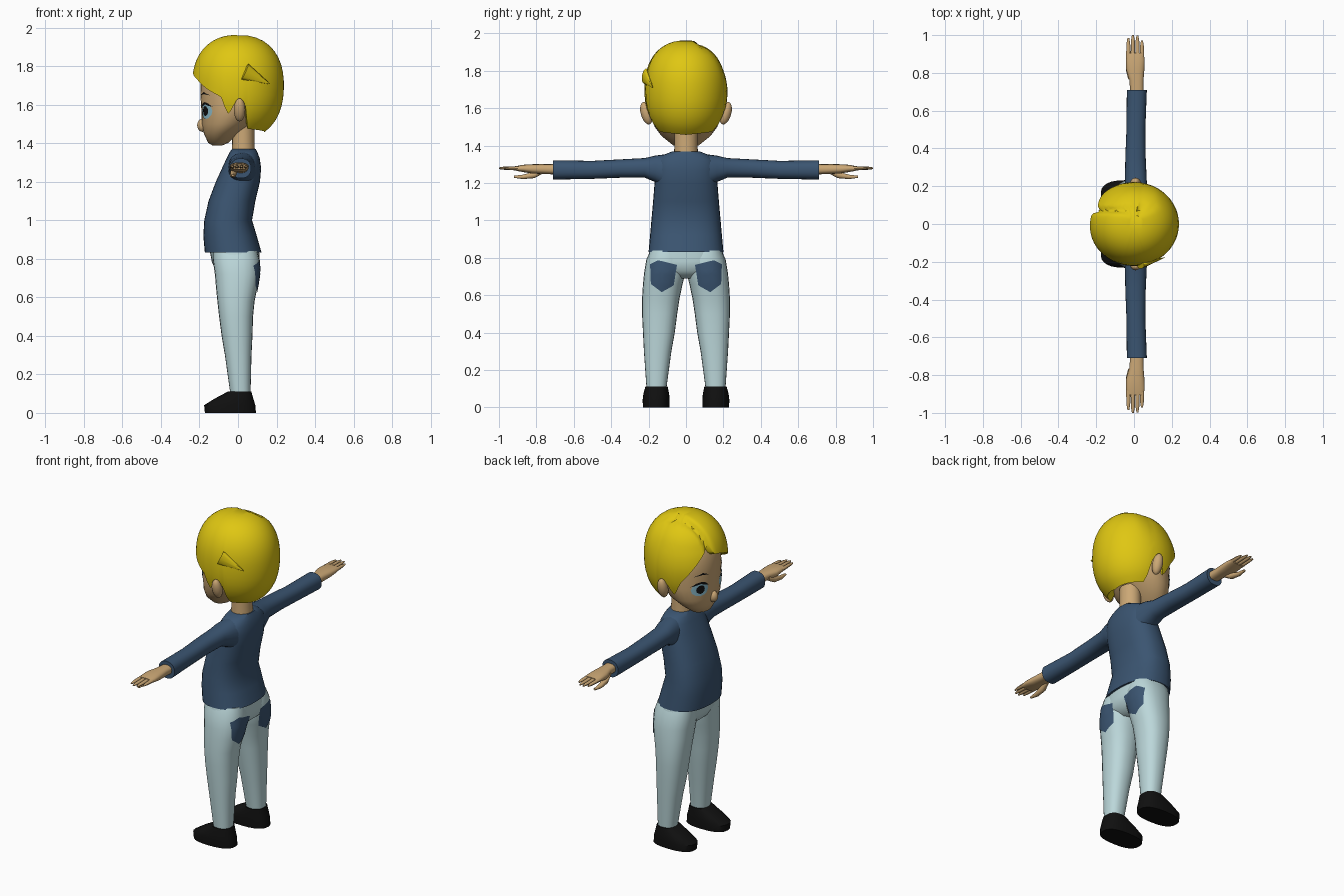
import bpy, bmesh, math
from mathutils import Vector
from mathutils.bvhtree import BVHTree

if "Cube" in bpy.data.objects:
    bpy.data.objects.remove(bpy.data.objects["Cube"])


def material(name, rgb):
    m = bpy.data.materials.new(name)
    m.diffuse_color = (*rgb, 1)
    m.use_nodes = True
    m.node_tree.nodes["Principled BSDF"].inputs["Base Color"].default_value = m.diffuse_color
    return m


HAIR = material("blond yellow", (0.74, 0.57, 0.006))
SKIN = material("skin tan", (0.60, 0.39, 0.18))
NAVY = material("navy blue", (0.043, 0.09, 0.165))
PALE = material("pale denim", (0.50, 0.68, 0.70))
BLACK = material("black", (0.005, 0.005, 0.005))
EYE = material("eye blue", (0.27, 0.52, 0.62))


def finish(name, bm, mat, recalc=True):
    if recalc:
        bmesh.ops.recalc_face_normals(bm, faces=bm.faces)
    me = bpy.data.meshes.new(name)
    bm.to_mesh(me)
    bm.free()
    me.materials.append(mat)
    ob = bpy.data.objects.new(name, me)
    bpy.context.collection.objects.link(ob)
    return ob


def spow(v, p):
    return math.copysign(abs(v) ** (2 / p), v)


def bridge(bm, rings):
    n = len(rings[0])
    for r0, r1 in zip(rings, rings[1:]):
        for i in range(n):
            j = (i + 1) % n
            bm.faces.new((r0[i], r0[j], r1[j], r1[i]))


def loft(name, sections, mat, axis="Z", side=1, p=2.0, n=24):
    """Closed skin through oval sections (position, a0, a1, b0, b1).
    axis Z: a = x, b = y.  axis Y: a = x, b = z.  side mirrors in y."""
    bm = bmesh.new()
    rings = []
    for pos, a0, a1, b0, b1 in sections:
        ring = []
        for i in range(n):
            t = 2 * math.pi * i / n
            a = (a0 + a1) / 2 + (a1 - a0) / 2 * spow(math.cos(t), p)
            b = (b0 + b1) / 2 + (b1 - b0) / 2 * spow(math.sin(t), p)
            co = (a, b * side, pos) if axis == "Z" else (a, pos * side, b)
            ring.append(bm.verts.new(co))
        rings.append(ring)
    bridge(bm, rings)
    bm.faces.new(rings[0])
    bm.faces.new(rings[-1])
    return finish(name, bm, mat)


def ball(name, loc, radii, mat, tilt=0.0):
    bm = bmesh.new()
    bmesh.ops.create_uvsphere(bm, u_segments=16, v_segments=10, radius=1)
    ob = finish(name, bm, mat)
    ob.location, ob.scale, ob.rotation_euler = loc, radii, (tilt, 0, 0)
    return ob


def decal(name, outline, targets, direction, mat, lift):
    """Thin plate with a (y, z) outline, laid on the targets along x."""
    trees = [BVHTree.FromPolygons([v.co for v in o.data.vertices],
                                  [f.vertices[:] for f in o.data.polygons]) for o in targets]
    pts = []
    for a, b in zip(outline, outline[1:] + outline[:1]):
        pts += [Vector(a).lerp(Vector(b), k / 4) for k in range(4)]
    c = sum(pts, Vector((0, 0))) / len(pts)

    def drop(q):
        hits = [t.ray_cast(Vector((direction, q.x, q.y)), Vector((-direction, 0, 0)))[0] for t in trees]
        xs = [h.x * direction for h in hits if h]
        return ((max(xs) if xs else 0.1) + lift) * direction, q.x, q.y

    bm = bmesh.new()
    rings = [[bm.verts.new(drop(c.lerp(q, k / 5))) for q in pts] for k in range(1, 6)]
    bridge(bm, rings)
    bm.faces.new(rings[0])
    bm.normal_update()
    bmesh.ops.reverse_faces(bm, faces=[f for f in bm.faces if f.normal.x * direction < 0])
    return finish(name, bm, mat, recalc=False)


def oval(cy, cz, ry, rz, n=12):
    return [(cy + ry * math.cos(2 * math.pi * i / n), cz + rz * math.sin(2 * math.pi * i / n)) for i in range(n)]


# Head, neck and nose (face looks towards -x)
head = loft("head", [
    (1.387, -.13, -.085, -.03, .03), (1.402, -.155, -.05, -.07, .07),
    (1.45, -.177, .0, -.13, .13), (1.5, -.188, .07, -.168, .168),
    (1.57, -.19, .13, -.186, .186), (1.66, -.196, .16, -.19, .19),
    (1.76, -.192, .16, -.182, .182), (1.84, -.155, .13, -.14, .14),
    (1.89, -.09, .07, -.07, .07)], SKIN, n=32)
loft("neck", [(1.33, -.035, .09, -.065, .065), (1.40, -.03, .085, -.062, .062),
              (1.50, -.03, .085, -.062, .062)], SKIN)
ball("nose", (-.184, 0, 1.493), (.028, .026, .034), SKIN)

# Hair cap: hairline height by angle from the front, positive towards -y
HAIRLINE = [(-180, 1.457), (-106, 1.475), (-99, 1.61), (-87, 1.62), (-81, 1.57), (-75, 1.53),
            (-65, 1.62), (-45, 1.72), (-28, 1.80), (-20, 1.835), (-14, 1.78), (0, 1.77), (25, 1.735),
            (48, 1.68), (68, 1.64), (75, 1.55), (81, 1.57), (87, 1.62), (99, 1.61),
            (106, 1.475), (180, 1.457)]


def hairline(deg):
    for (a, za), (b, zb) in zip(HAIRLINE, HAIRLINE[1:]):
        if a <= deg <= b:
            return za + (zb - za) * (deg - a) / (b - a)


bm = bmesh.new()
N, M, P, MID = 90, 16, 2.3, 1.70
rings = []
for k in range(1, M + 2):
    ring = []
    for i in range(N):
        deg = -180 + 360 * i / N
        th = math.radians(deg)
        dz = hairline(deg) - MID
        end = math.acos(dz / (.262 if dz > 0 else .28))
        c = math.cos(end * min(k, M) / M)
        r = (1 - abs(c) ** P) ** (1 / P)
        v = Vector((-.238 * r * math.cos(th), -.222 * r * math.sin(th), c * (.262 if c > 0 else .28)))
        # lower lobe beyond the parting, with a groove along it
        if v.z > 0 and v.x < .12:
            fade = min(1, v.z / .12) * min(1, (.12 - v.x) / .08)
            groove = .10 * math.exp(-((v.y - .08) / .018) ** 2)
            lobe = .05 if v.y > .08 else 0
            v *= 1 - fade * max(groove, lobe)
        if k > M:
            v *= .72          # tucked-in hem
        ring.append(bm.verts.new(v + Vector((0, 0, MID))))
    rings.append(ring)
bridge(bm, rings)
bm.faces.new(rings[0])
finish("hair", bm, HAIR)

# Loose lock on the side of the hair
bm = bmesh.new()
bmesh.ops.create_cone(bm, cap_ends=True, segments=8, radius1=.045, radius2=.002, depth=.15)
lock = finish("hair_lock", bm, HAIR)
lock.location, lock.scale = (.10, -.198, 1.74), (1, .4, 1)
lock.rotation_euler = (0, math.radians(115), math.radians(18))

# Sweater body
loft("sweater_body", [
    (.832, -.172, .122, -.2, .2), (.92, -.18, .097, -.192, .192), (1.0, -.175, .073, -.185, .185),
    (1.1, -.153, .09, -.176, .176), (1.2, -.115, .114, -.168, .168), (1.27, -.083, .12, -.165, .165),
    (1.32, -.06, .113, -.155, .155), (1.35, -.045, .102, -.12, .12), (1.369, -.032, .092, -.072, .072)],
    NAVY, p=2.4, n=32)

# Trousers, hips
hips = loft("hips", [
    (.86, -.15, .108, -.19, .19), (.78, -.135, .114, -.208, .208), (.73, -.11, .108, -.17, .17),
    (.69, -.05, .06, -.05, .05)], PALE, p=2.4, n=32)

for s, tag in ((1, "left"), (-1, "right")):
    # Legs and shoes
    leg = loft("leg_" + tag, [
        (.10, -.04, .065, .105, .211), (.3, -.068, .07, .078, .225), (.4, -.085, .075, .06, .23),
        (.5, -.098, .078, .047, .235), (.58, -.107, .086, .035, .235), (.66, -.115, .103, .018, .23),
        (.72, -.12, .112, .003, .224), (.79, -.13, .112, .0, .212), (.84, -.13, .1, .02, .19)],
        PALE, side=s, p=2.3)
    loft("shoe_" + tag, [
        (0, -.172, .093, .088, .23), (.04, -.176, .09, .087, .232), (.072, -.125, .08, .09, .228),
        (.112, -.05, .069, .098, .217)], BLACK, side=s, p=2.5)
    decal("back_pocket_" + tag, [(s * y, z) for y, z in (
        (.048, .762), (.15, .787), (.192, .765), (.188, .66), (.13, .616), (.066, .652))],
        [leg, hips], 1, NAVY, .004)

    # Sleeves
    loft("sleeve_" + tag, [
        (.08, -.045, .1, 1.15, 1.357), (.165, -.05, .085, 1.205, 1.346), (.22, -.048, .068, 1.228, 1.333),
        (.35, -.046, .062, 1.228, 1.326), (.5, -.04, .06, 1.222, 1.318), (.71, -.038, .068, 1.218, 1.321)],
        NAVY, axis="Y", side=s, p=2.3)

    # Hands
    loft("palm_" + tag, [
        (.69, -.02, .05, 1.245, 1.3), (.76, -.024, .05, 1.248, 1.3), (.82, -.042, .055, 1.25, 1.3),
        (.87, -.042, .056, 1.258, 1.297), (.905, -.038, .052, 1.264, 1.291)], SKIN, axis="Y", side=s, p=2.5)
    for k, (x, tip) in enumerate(((-.03, .985), (-.006, 1.0), (.018, .997), (.042, .972))):
        loft(f"finger_{k + 1}_{tag}", [
            (.88, x - .012, x + .012, 1.266, 1.29), (tip - .03, x - .01, x + .01, 1.27, 1.288),
            (tip, x - .005, x + .005, 1.274, 1.283)], SKIN, axis="Y", side=s, n=8)
    loft("thumb_" + tag, [
        (.765, -.03, .0, 1.25, 1.28), (.81, -.042, -.006, 1.225, 1.262), (.87, -.042, -.014, 1.22, 1.245),
        (.92, -.034, -.02, 1.227, 1.239)], SKIN, axis="Y", side=s, n=10)

    # Ears, eyes and eyebrows
    ball("ear_" + tag, (.008, s * .212, 1.573), (.03, .03, .062), SKIN, -s * math.radians(16))
    decal("eye_" + tag, oval(s * .098, 1.567, .046, .042), [head], -1, EYE, .003)
    decal("pupil_" + tag, oval(s * .1, 1.567, .023, .026), [head], -1, BLACK, .006)
    decal("eyelash_" + tag, [(s * y, z) for y, z in (
        (.05, 1.585), (.075, 1.607), (.1, 1.613), (.125, 1.606), (.148, 1.588),
        (.124, 1.6), (.1, 1.605), (.076, 1.6))], [head], -1, BLACK, .005)
    decal("eyebrow_" + tag, [(s * y, z) for y, z in (
        (.048, 1.648), (.09, 1.658), (.138, 1.648), (.09, 1.666))], [head], -1, BLACK, .004)

# Smooth shading with crisp hems
bpy.ops.object.select_all(action="SELECT")
bpy.context.view_layer.objects.active = head
bpy.ops.object.shade_smooth_by_angle(angle=math.radians(45))
